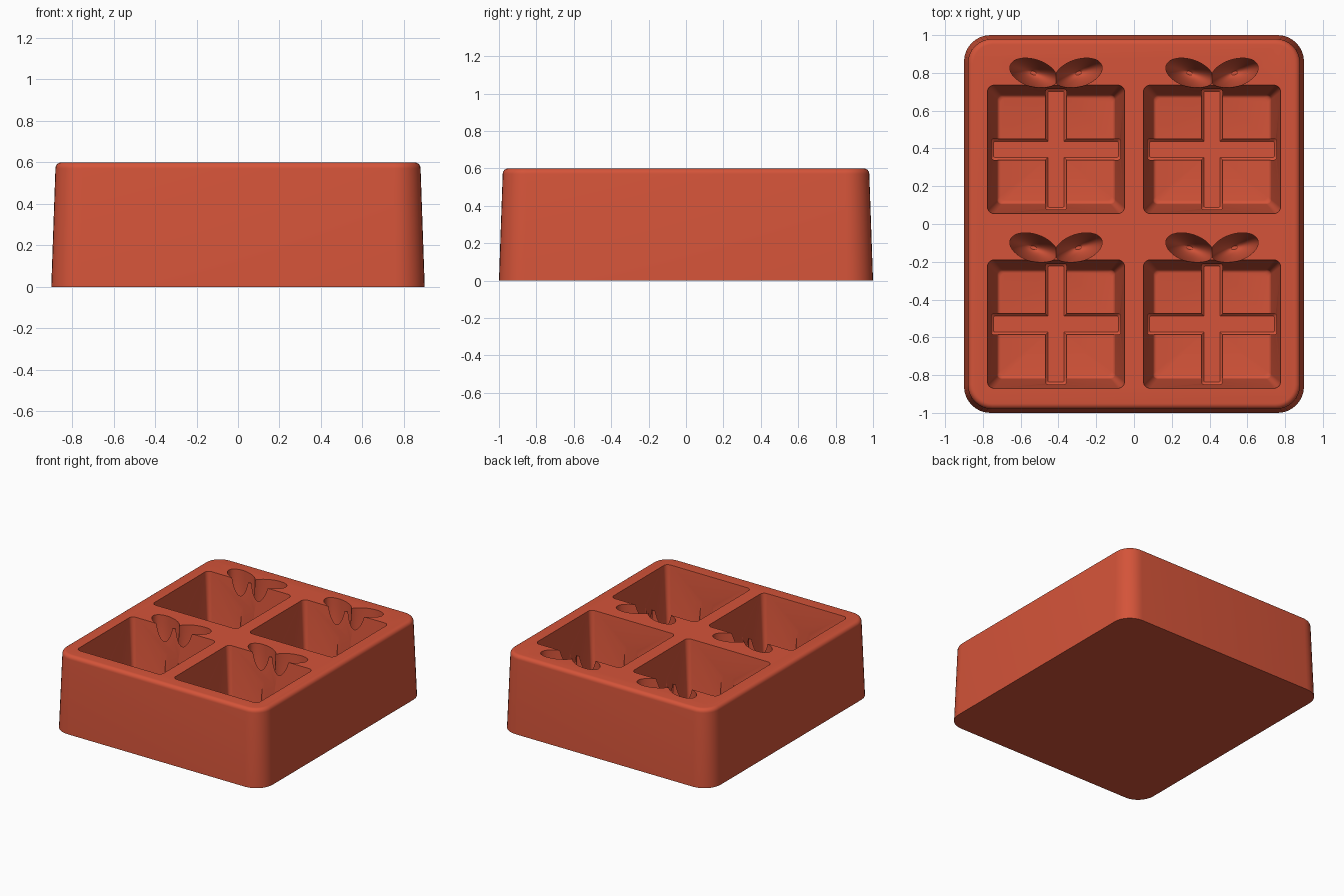
import bpy, bmesh
from math import cos, sin, pi, radians

if "Cube" in bpy.data.objects:
    bpy.data.objects.remove(bpy.data.objects["Cube"])

mat = bpy.data.materials.new("terracotta_red")
mat.use_nodes = True
COLOR = (0.66, 0.088, 0.041, 1)
mat.diffuse_color = COLOR
mat.node_tree.nodes["Principled BSDF"].inputs["Base Color"].default_value = COLOR

H = 0.6
CENTRES = [(x, y) for x in (-0.413, 0.413) for y in (-0.53, 0.395)]


def rounded_rect(hx, hy, r, n=8):
    """Outline of a rectangle with rounded corners, counter-clockwise."""
    pts = []
    for k, (sx, sy) in enumerate(((1, 1), (-1, 1), (-1, -1), (1, -1))):
        for i in range(n + 1):
            a = pi / 2 * (k + i / n)
            pts.append((sx * (hx - r) + r * cos(a), sy * (hy - r) + r * sin(a)))
    return pts


def ellipse(a, b, tilt, n=40):
    pts = []
    for i in range(n):
        t = 2 * pi * i / n
        u, v = a * cos(t), b * sin(t)
        pts.append((u * cos(tilt) - v * sin(tilt), u * sin(tilt) + v * cos(tilt)))
    return pts


def loft(bm, rings, cx=0, cy=0):
    """Closed solid through (z, outline) rings listed from bottom to top."""
    loops = [[bm.verts.new((x + cx, y + cy, z)) for x, y in pts] for z, pts in rings]
    n = len(loops[0])
    for lo, hi in zip(loops, loops[1:]):
        for i in range(n):
            j = (i + 1) % n
            bm.faces.new((lo[i], lo[j], hi[j], hi[i]))
    bm.faces.new(loops[0][::-1])
    bm.faces.new(loops[-1])


def make(name, rings, centres=((0, 0),)):
    bm = bmesh.new()
    for cx, cy in centres:
        loft(bm, rings, cx, cy)
    me = bpy.data.meshes.new(name)
    bm.to_mesh(me)
    bm.free()
    me.materials.append(mat)
    ob = bpy.data.objects.new(name, me)
    bpy.context.scene.collection.objects.link(ob)
    return ob


# Tapered block with rounded corners and a soft top rim
rings = [(0, rounded_rect(0.9, 1.0, 0.14))]
F = 0.03
for i in range(7):
    a = pi / 2 * i / 6
    d = F * (1 - cos(a))
    rings.append((H - F + F * sin(a), rounded_rect(0.88 - d, 0.98 - d, 0.13 - d)))
body = make("mould_body", rings)

# Gift box cavities, tapered with a soft floor edge
FLOOR, B = 0.12, 0.02
rings = []
for i in range(5):
    a = pi / 2 * i / 4
    d = 0.05 + B * (1 - sin(a))
    rings.append((FLOOR + B * (1 - cos(a)), rounded_rect(0.363 - d, 0.34 - d, 0.025)))
rings.append((H, rounded_rect(0.363, 0.34, 0.035)))
rings.append((H + 0.05, rounded_rect(0.363, 0.34, 0.035)))
cutters = [make("box_cutter", rings, CENTRES)]

# Crossing ribbon grooves that wrap up the cavity walls
for name, hx, hy in (("ribbon_across_cutter", 0.342, 0.055),
                     ("ribbon_along_cutter", 0.055, 0.319)):
    rings = [(FLOOR - 0.035, rounded_rect(hx - 0.012, hy - 0.012, 0.008, 3)),
             (FLOOR - 0.023, rounded_rect(hx, hy, 0.012, 3)),
             (0.47, rounded_rect(hx, hy, 0.012, 3))]
    cutters.append(make(name, rings, CENTRES))

# Bow loops: deep tilted oval bowls behind each box
DEPTH = 0.44
for name, side in (("bow_left_cutter", 1), ("bow_right_cutter", -1)):
    rings = []
    for i in range(1, 13):
        a = pi / 2 * i / 12
        s = sin(a)
        rings.append((H - DEPTH * cos(a), ellipse(0.13 * s, 0.072 * s, side * radians(18))))
    rings.append((H + 0.05, ellipse(0.13, 0.072, side * radians(18))))
    spots = [(x + side * 0.119, y + 0.404) for x, y in CENTRES]
    cutters.append(make(name, rings, spots))

# Carve the cavities
bpy.context.view_layer.objects.active = body
body.select_set(True)
for c in cutters:
    c.hide_render = True
    mod = body.modifiers.new(c.name, "BOOLEAN")
    mod.operation = "DIFFERENCE"
    mod.solver = "EXACT"
    mod.object = c
    bpy.ops.object.modifier_apply(modifier=mod.name)
for c in cutters:
    bpy.data.objects.remove(c)

bpy.ops.object.shade_smooth_by_angle(angle=radians(35))
